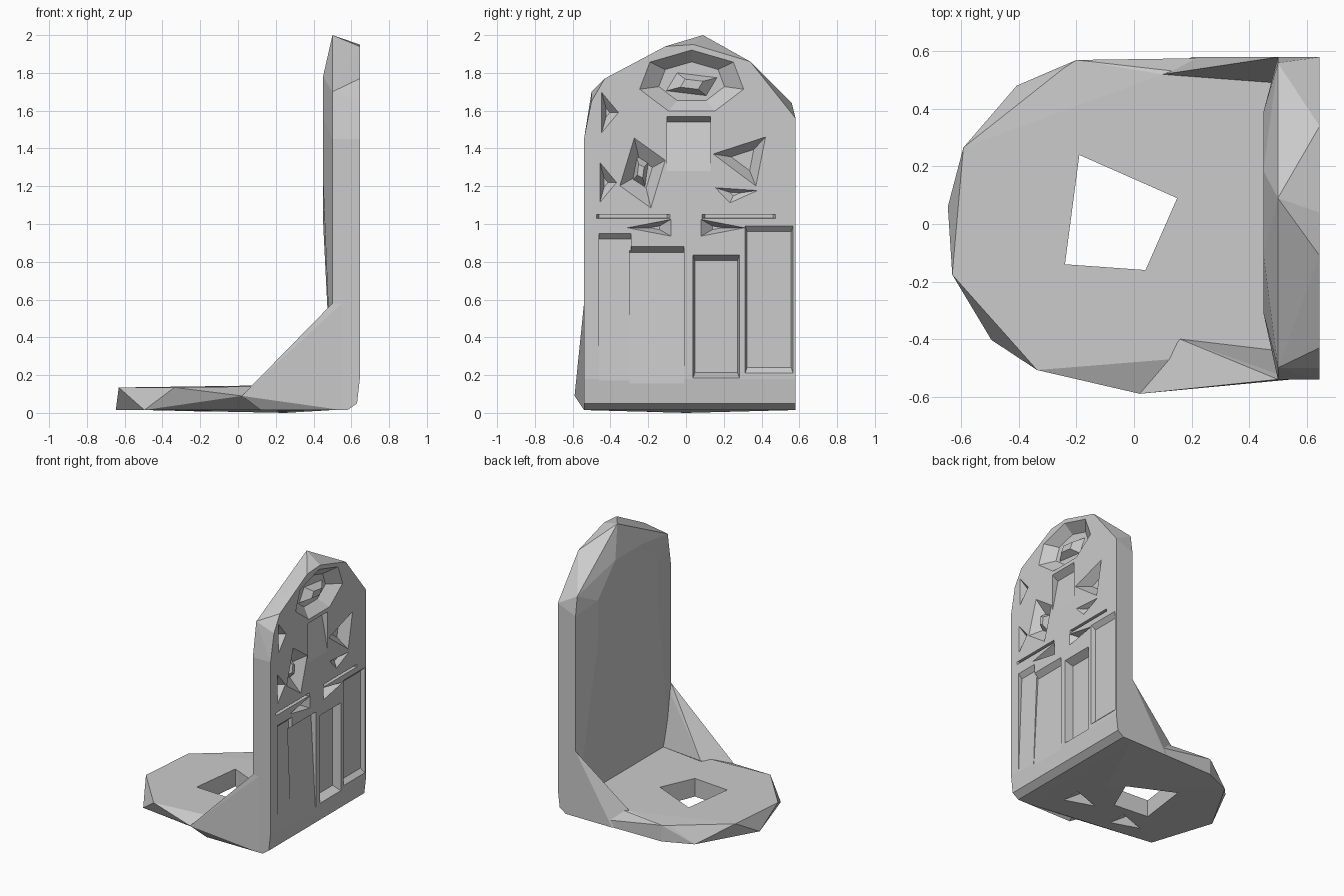
import bpy, bmesh
from math import cos, sin, radians
from mathutils import Vector

old = bpy.data.objects.get("Cube")
if old:
    bpy.data.objects.remove(old, do_unlink=True)

grey = bpy.data.materials.new("stone grey")
grey.use_nodes = True
grey.diffuse_color = (0.6, 0.6, 0.6, 1)
grey.node_tree.nodes["Principled BSDF"].inputs["Base Color"].default_value = grey.diffuse_color

# Main planes of the piece
BACK, INNER, SWELL = 0.645, 0.5, 0.45
TOP_OF_FOOT, UNDERSIDE = 0.145, 0.015
RIGHT, LEFT = -0.54, 0.58


def hull(name, points):
    """Faceted solid wrapped around a few corner points."""
    bm = bmesh.new()
    for point in points:
        bm.verts.new(point)
    bmesh.ops.convex_hull(bm, input=bm.verts)
    bmesh.ops.dissolve_limit(bm, angle_limit=radians(1), verts=bm.verts, edges=bm.edges)
    bmesh.ops.recalc_face_normals(bm, faces=bm.faces)
    mesh = bpy.data.meshes.new(name)
    bm.to_mesh(mesh)
    bm.free()
    mesh.materials.append(grey)
    solid = bpy.data.objects.new(name, mesh)
    bpy.context.collection.objects.link(solid)
    return solid


def combine(target, other, operation):
    """Join or cut with a boolean, then discard the second solid."""
    other.hide_render = True
    modifier = target.modifiers.new(operation, 'BOOLEAN')
    modifier.operation, modifier.object, modifier.solver = operation, other, 'EXACT'
    bpy.context.view_layer.objects.active = target
    bpy.ops.object.modifier_apply(modifier=modifier.name)
    bpy.data.objects.remove(other, do_unlink=True)


def arc(centre, radius_across, radius_up, start, end, count):
    """Evenly spaced points on part of an ellipse."""
    angles = [radians(start + (end - start) * i / (count - 1)) for i in range(count)]
    return [Vector((centre[0] + radius_across * cos(a), centre[1] + radius_up * sin(a))) for a in angles]


def polygon(y, z, width, height, sides, turn):
    """Regular polygon turned, then stretched to fill a box."""
    points = arc((0, 0), 1, 1, turn, turn + 360 - 360 / sides, sides)
    low = [min(p[axis] for p in points) for axis in range(2)]
    high = [max(p[axis] for p in points) for axis in range(2)]
    return [Vector((y + width * ((p.x - low[0]) / (high[0] - low[0]) - 0.5),
                    z + height * ((p.y - low[1]) / (high[1] - low[1]) - 0.5))) for p in points]


def taper(name, rim, rim_x, end_x, shrink):
    """Solid narrowing from a rim to a smaller copy of it."""
    middle = sum(rim, Vector((0, 0))) / len(rim)
    return hull(name, [(rim_x, *p) for p in rim]
                + [(end_x, *middle.lerp(p, shrink)) for p in rim])


def carve(target, y, z, width, height, sides=3, turn=0, depth=0.06, shrink=0.2):
    """Sink a tapered pocket into the carved side."""
    rim = polygon(y, z, width, height, sides, turn)
    combine(target, taper("pocket_cutter", rim, BACK + 0.01, BACK - depth, shrink), 'DIFFERENCE')


def undercut(target, start, end, bottom, top, depth):
    """Slope that sinks inwards as it rises, ending under an overhang."""
    points = [(x, y, z) for y in (start, end) for x, z in
              [(BACK, bottom), (BACK + 0.01, bottom), (BACK + 0.01, top),
               (BACK, top), (BACK - depth, top - 0.03)]]
    combine(target, hull("undercut_cutter", points), 'DIFFERENCE')


# Upright slab: many-sided back rim, plainer gabled inner rim with a slight swell
back_rim = [(RIGHT, 1.45), (-0.5, 1.65), (-0.43, 1.77), (-0.11, 1.94), (0.04, 1.95), (0.34, 1.86), (LEFT, 1.56)]
inner_rim = [(RIGHT, 1.45), (-0.5, 1.7), (0.09, 2), (0.56, 1.64), (LEFT, 1.5)]
swell = polygon(0.04, 1.4, 0.7, 0.76, sides=8, turn=22.5)
slab = hull("upright_slab",
            [(BACK, *p) for p in back_rim] + [(INNER, *p) for p in inner_rim]
            + [(SWELL, *p) for p in swell]
            + [(x, y, z) for y in (RIGHT, LEFT)
               for x, z in [(BACK, 0.18), (0.63, 0.05), (0.58, UNDERSIDE), (INNER, UNDERSIDE)]])

# Lower folds: a leaning panel on the right, sunken panels on the left
undercut(slab, -0.46, -0.29, 0.15, 0.95, depth=0.03)
undercut(slab, -0.3, -0.01, 0.1, 0.88, depth=0.04)
square = dict(sides=4, turn=45, shrink=0.9)
carve(slab, 0.16, 0.51, 0.25, 0.66, depth=0.06, **square)
carve(slab, 0.44, 0.6, 0.26, 0.8, depth=0.03, **square)

# Mirrored slits, brackets and large hollows around the middle band
for side in (-1, 1):
    carve(slab, side * 0.28, 1.04, 0.4, 0.02, depth=0.03, **square)
    carve(slab, side * 0.2, 0.98, 0.26, 0.1, turn=90 + side * 30)
carve(slab, -0.23, 1.27, 0.26, 0.4, sides=4, turn=20, depth=0.07, shrink=0.4)
carve(slab, 0.28, 1.33, 0.3, 0.28, turn=50, depth=0.07, shrink=0.4)
carve(slab, 0.27, 1.15, 0.28, 0.1, turn=20, depth=0.03)

# Small hollows on one shoulder, the middle panel and the crowning niche
carve(slab, -0.41, 1.22, 0.1, 0.24)
carve(slab, -0.4, 1.59, 0.1, 0.24)
undercut(slab, -0.1, 0.13, 1.28, 1.57, depth=0.05)
carve(slab, 0.03, 1.76, 0.58, 0.34, sides=7, turn=90, depth=0.07, shrink=0.6)

# Raised ornament inside the niche, and a leaf in the large right hollow
for name, y, z, width, height in [("niche_ornament", 0.03, 1.74, 0.4, 0.18),
                                  ("right_leaf", -0.24, 1.28, 0.12, 0.24)]:
    rim = polygon(y, z, width, height, sides=4, turn=30)
    combine(slab, taper(name, rim, INNER + 0.03, BACK - 0.02, shrink=0.3), 'UNION')

# Foot plate: rounded end with its lower edge spread outwards
foot_centre = (-0.1, 0)
top_rim = arc(foot_centre, 0.56, 0.56, 105, 245, 4)
low_rim = arc(foot_centre, 0.55, 0.58, 124, 224, 3)
right_toe = (0.02, -0.59, 0.09)
right_notch = (0.16, -0.4, TOP_OF_FOOT)
left_notch = (0.1, 0.52, TOP_OF_FOOT)
foot = hull("foot_plate",
            [(*p, TOP_OF_FOOT - 0.01) for p in top_rim] + [(*p, UNDERSIDE) for p in low_rim]
            + [right_toe, right_notch, left_notch, (0.25, 0, 0)]
            + [(-0.2, 0.57, z) for z in (UNDERSIDE, TOP_OF_FOOT - 0.01)]
            + [(INNER, y, TOP_OF_FOOT) for y in (-0.44, 0.49)]
            + [(INNER, y, UNDERSIDE) for y in (RIGHT, LEFT)])

# Skewed four-sided opening through the foot
opening = [(-0.19, 0.24), (0.15, 0.09), (0.04, -0.16), (-0.24, -0.14)]
combine(foot, hull("opening_cutter", [(*p, z) for p in opening for z in (-0.1, 0.2)]), 'DIFFERENCE')

# Shallow hollows underneath
for x, y in [(0.24, -0.26), (-0.2, -0.3)]:
    rim = polygon(x, y, 0.28, 0.2, sides=3, turn=180)
    hollow = hull("underside_cutter", [(*p, -0.01) for p in rim] + [(x, y, TOP_OF_FOOT / 2)])
    combine(foot, hollow, 'DIFFERENCE')

# Sloping braces at both ends of the slab
for name, edge, height, inset, toe, notch in [
        ("right_brace", RIGHT, 0.58, -0.44, right_toe, right_notch),
        ("left_brace", LEFT, 0.5, 0.49, left_notch, left_notch)]:
    brace = hull(name, [toe, notch, (INNER, inset, TOP_OF_FOOT), (toe[0] + 0.1, edge, UNDERSIDE)]
                 + [(x, edge, z) for x in (INNER, 0.55) for z in (UNDERSIDE, height)])
    combine(foot, brace, 'UNION')

# Fuse the parts
combine(slab, foot, 'UNION')
slab.name = "arched_bookend"
